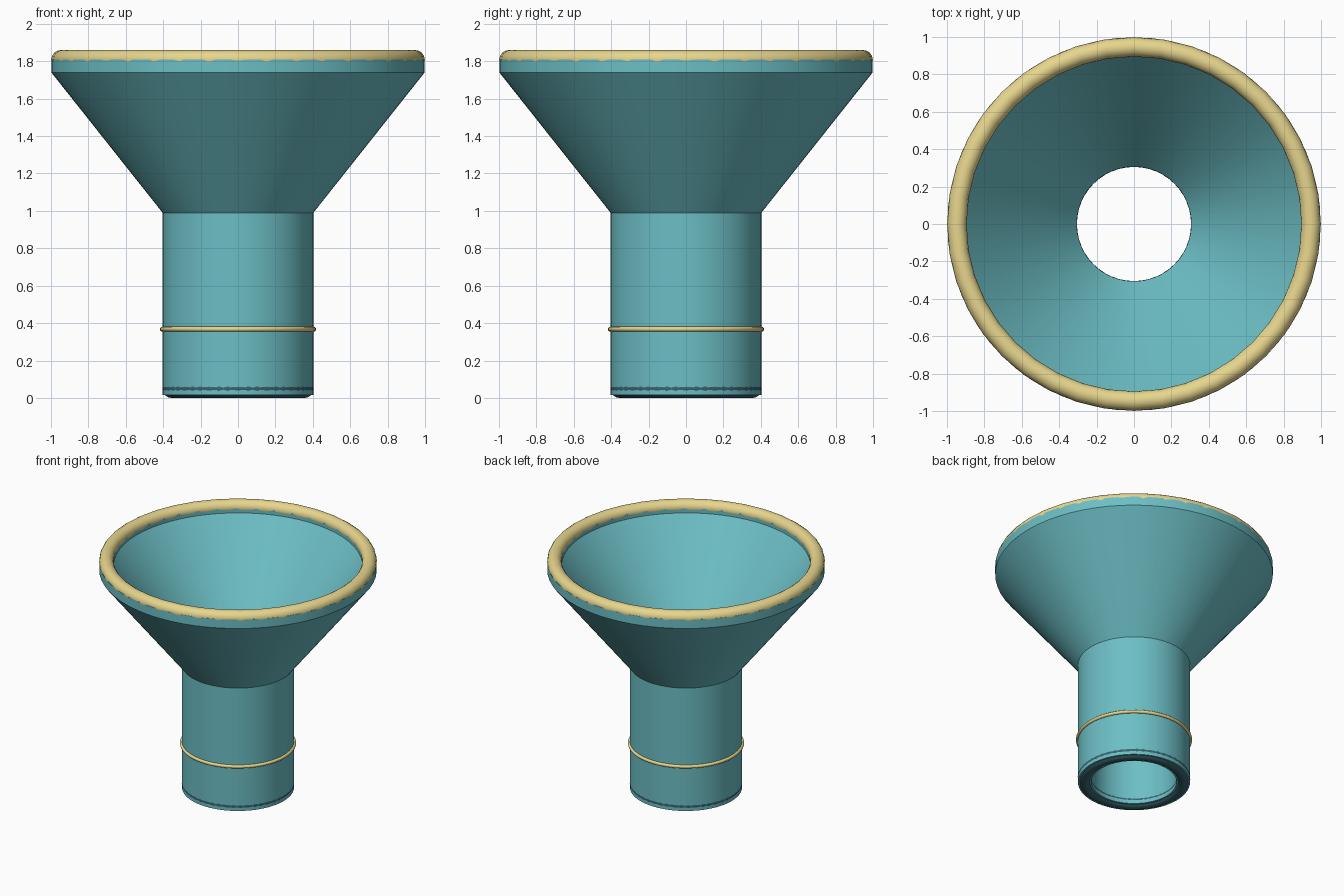
import bpy
import bmesh
import math

cube = bpy.data.objects.get("Cube")
if cube:
    bpy.data.objects.remove(cube, do_unlink=True)


def material(name, rgb):
    mat = bpy.data.materials.new(name)
    mat.use_nodes = True
    color = (*rgb, 1)
    mat.diffuse_color = color
    shader = mat.node_tree.nodes["Principled BSDF"]
    shader.inputs["Base Color"].default_value = color
    shader.inputs["Roughness"].default_value = 0.5
    return mat


def lathe(name, profile, sides, mat):
    """Spin a closed (radius, height) profile around the z axis."""
    bm = bmesh.new()
    verts = [bm.verts.new((r, 0, z)) for r, z in profile]
    edges = [bm.edges.new((v, verts[(i + 1) % len(verts)])) for i, v in enumerate(verts)]
    bmesh.ops.spin(bm, geom=verts + edges, cent=(0, 0, 0), axis=(0, 0, 1),
                   angle=math.tau, steps=sides, use_merge=True)
    bmesh.ops.remove_doubles(bm, verts=bm.verts, dist=0.0001)
    bmesh.ops.recalc_face_normals(bm, faces=bm.faces)
    mesh = bpy.data.meshes.new(name)
    bm.to_mesh(mesh)
    bm.free()
    obj = bpy.data.objects.new(name, mesh)
    bpy.context.collection.objects.link(obj)
    mesh.materials.append(mat)
    bpy.ops.object.select_all(action='DESELECT')
    obj.select_set(True)
    bpy.context.view_layer.objects.active = obj
    bpy.ops.object.shade_smooth_by_angle(angle=math.radians(32))
    return obj


def ring(name, radius, thickness, height, sides, mat, rounds=16):
    """A round-section ring, lathed from a circle."""
    steps = [math.tau * i / rounds for i in range(rounds)]
    profile = [(radius + thickness * math.cos(a), height + thickness * math.sin(a))
               for a in steps]
    return lathe(name, profile, sides, mat)


teal = material("teal", (0.15, 0.52, 0.56))
gold = material("gold", (0.80, 0.67, 0.27))
dark_teal = material("dark teal", (0.04, 0.13, 0.16))

# Hollow tube opening into a wide funnel, with an even wall
outside = [(0.403, 0.015), (0.403, 0.99), (0.998, 1.74), (0.998, 1.81)]
inside = [(0.895, 1.81), (0.895, 1.775), (0.306, 1.025), (0.306, 0.015)]
lathe("funnel_body", outside + inside, 64, teal)

# Rounded rim, thin neck band and foot ring
ring("rim", 0.947, 0.052, 1.808, 40, gold)
ring("neck_band", 0.405, 0.013, 0.368, 48, gold, rounds=12)
ring("foot_ring", 0.355, 0.05, 0.05, 48, dark_teal)
